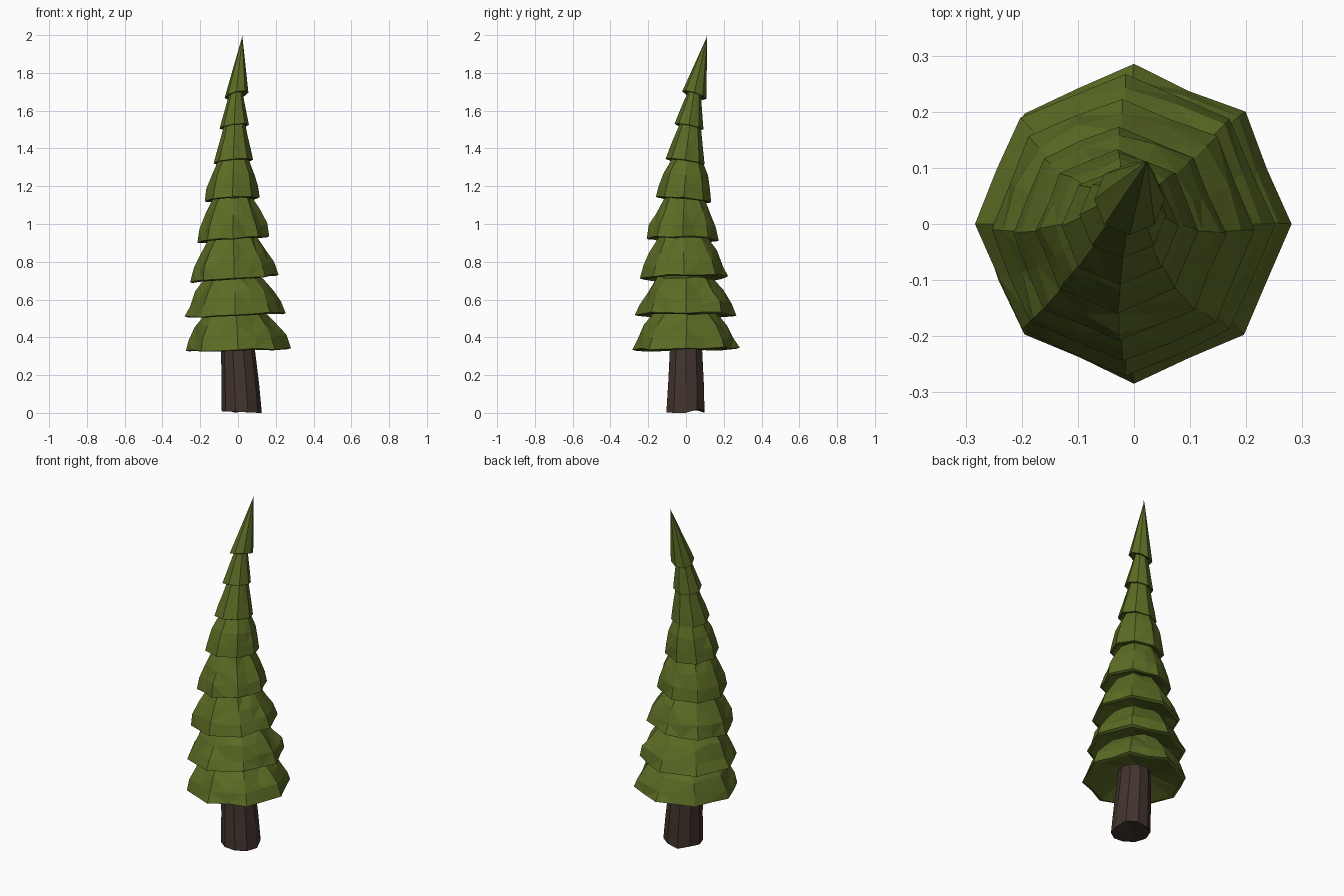
import bpy, bmesh, math, random
from mathutils import Vector

if "Cube" in bpy.data.objects:
    bpy.data.objects.remove(bpy.data.objects["Cube"])

random.seed(7)


def material(name, rgb):
    m = bpy.data.materials.new(name)
    m.diffuse_color = (*rgb, 1)
    m.use_nodes = True
    m.node_tree.nodes["Principled BSDF"].inputs["Base Color"].default_value = m.diffuse_color
    return m


GREEN = material("pine green", (0.105, 0.148, 0.018))
BROWN = material("bark brown", (0.055, 0.034, 0.027))


def loft(name, rings, mat, cap_end=None):
    """Skin a list of equal-length point rings; close both ends."""
    bm = bmesh.new()
    rows = [[bm.verts.new(p) for p in ring] for ring in rings]
    n = len(rows[0])
    for a, b in zip(rows, rows[1:]):
        for i in range(n):
            j = (i + 1) % n
            bm.faces.new((a[i], a[j], b[j], b[i]))
    bm.faces.new(rows[0][::-1])
    if cap_end:
        tip = bm.verts.new(cap_end)
        for i in range(n):
            bm.faces.new((rows[-1][i], rows[-1][(i + 1) % n], tip))
    else:
        bm.faces.new(rows[-1])
    # break the bent quads into flat facets
    bmesh.ops.triangulate(bm, faces=bm.faces[:], quad_method='SHORT_EDGE')
    bmesh.ops.recalc_face_normals(bm, faces=bm.faces[:])
    me = bpy.data.meshes.new(name)
    bm.to_mesh(me)
    bm.free()
    me.materials.append(mat)
    ob = bpy.data.objects.new(name, me)
    bpy.context.collection.objects.link(ob)


# Branch tiers: rim z, centre x, y, radius x, y, tilt x, tilt y,
# then shoulder z, centre x, y, radius, roughness
TIERS = [
    (0.34, 0.000, 0.000, .284, .286, .01, .01, 0.53, -.01, .005, .165, .010),
    (0.52, -.015, 0.000, .270, .273, .02, .00, 0.72, -.015, .00, .145, .010),
    (0.715, -.020, -.010, .240, .238, .04, .01, 0.93, -.025, -.015, .125, .009),
    (0.92, -.027, -.017, .193, .195, .03, -.01, 1.14, -.027, -.010, .105, .007),
    (1.13, -.030, -.013, .147, .147, .02, -.03, 1.34, -.022, 0.005, .080, .004),
    (1.33, -.025, -.004, .105, .104, .02, -.03, 1.53, -.017, 0.022, .055, .0015),
    (1.515, -.020, 0.016, .078, .077, .02, -.03, 1.70, -.010, 0.044, .034, .001),
    (1.682, -.008, 0.044, .063, .064, .03, -.04, None, 0.022, 0.11, .002, .0),
]
N = 16


def octagon(k):
    """Radius factor: corners at even steps, flat sides between."""
    return 1.0 if k % 2 == 0 else math.cos(math.pi / 8)


for t, (z, cx, cy, rx, ry, tx, ty, tz, ux, uy, ur, rough) in enumerate(TIERS):
    top = tz if tz else 1.985
    jag = [random.uniform(-1, 1) for _ in range(N)]
    # rows: underside hollow, underside lip, rim, then up the skirt
    profile = [(-0.35, .045), (-0.93, -.006), (0, 0)]
    steps = (0.3, 0.62, 1.0) if tz else (0.5, 1.0)
    rings = []
    for f, dz in profile:
        s = 1.0 if f == 0 else -f
        ring = []
        for k in range(N):
            a = 2 * math.pi * k / N
            c, sn, o = math.cos(a), math.sin(a), octagon(k)
            amp = rough * (0.9 if f == 0 else 0.5)
            r = s * o - (abs(jag[k]) * amp / rx)
            ring.append(Vector((cx + rx * r * c, cy + ry * r * sn,
                                z + (dz if f == 0 else dz * min(1, rx * 4))
                                + tx * r * c / 2 + ty * r * sn / 2
                                + jag[k] * amp * 0.8)))
        rings.append(ring)
    for u in steps:
        ring = []
        for k in range(N):
            a = 2 * math.pi * k / N
            o = octagon(k)
            # slight outward belly on the skirt
            belly = 0.012 * math.sin(math.pi * u) * (1 if tz and t < 5 else 0)
            j = random.uniform(-1, 1) * rough if u < 1 else 0
            px = rx + (ur - rx) * u + belly + j
            py = ry + (ur - ry) * u + belly + j
            tilt = (tx * math.cos(a) + ty * math.sin(a)) / 2 * (1 - u)
            ring.append(Vector((cx + (ux - cx) * u + px * o * math.cos(a),
                                cy + (uy - cy) * u + py * o * math.sin(a),
                                z + (top - z) * u + tilt
                                + random.uniform(-1, 1) * rough * 1.3)))
        rings.append(ring)
    tip = None if tz else (0.024, 0.109, 2.0)
    loft(f"branch_tier_{t + 1}", rings, GREEN, tip)

# Trunk: uneven log, flared to the right at the foot
trunk = []
M = 10
foot = [random.uniform(0, 0.02) for _ in range(M)]
foot[0] = 0
for z, cx, cy, r in ((0, .02, -.003, .106), (0.16, .012, 0, .099),
                     (0.33, 0, 0, .090), (0.45, 0, 0, .08)):
    trunk.append([Vector((cx + r * math.cos(2 * math.pi * k / M),
                          cy + r * math.sin(2 * math.pi * k / M),
                          z + (foot[k] if z == 0 else 0))) for k in range(M)])
loft("trunk", trunk, BROWN)
